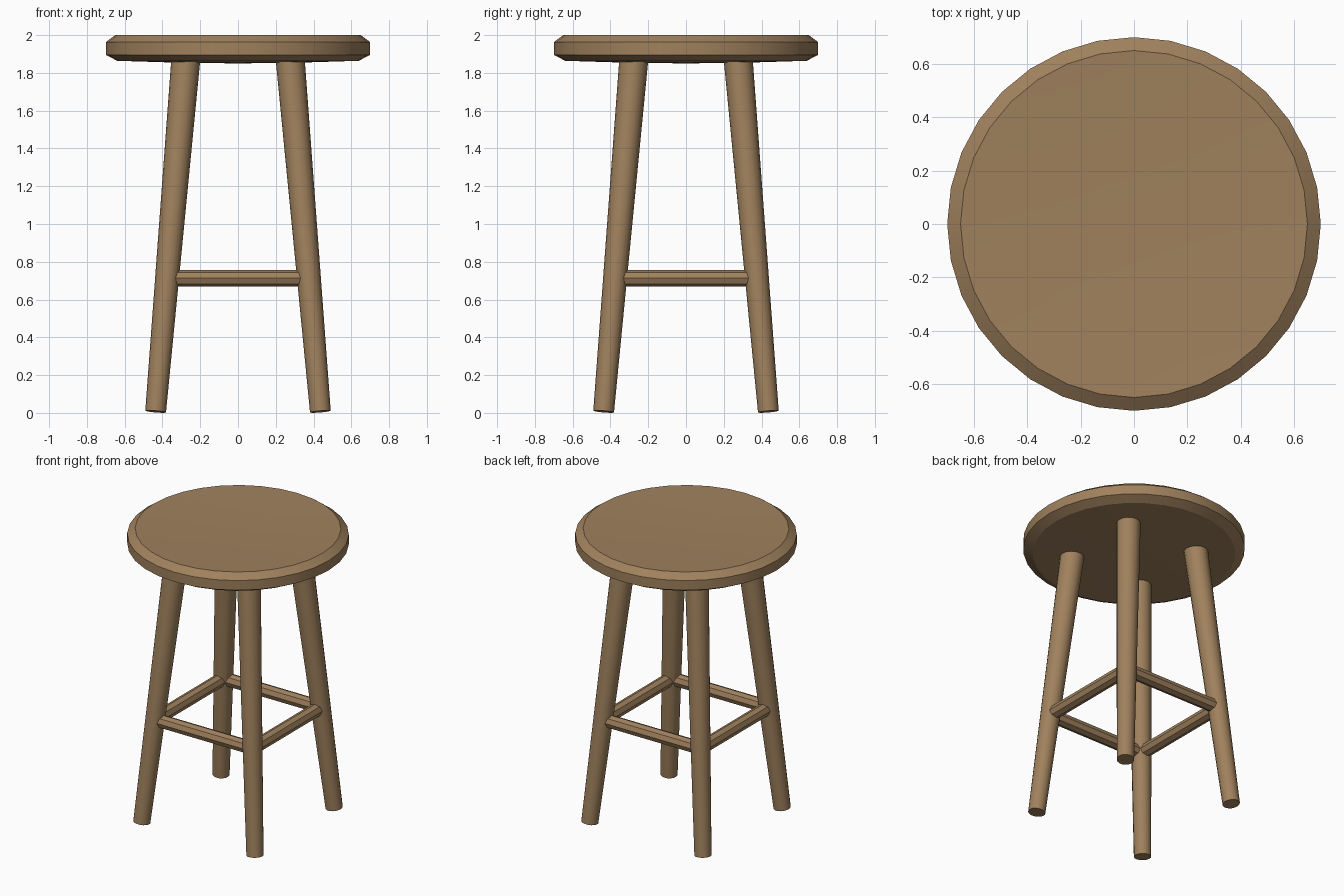
import bpy, bmesh, math
from mathutils import Vector

if "Cube" in bpy.data.objects:
    bpy.data.objects.remove(bpy.data.objects["Cube"])

wood = bpy.data.materials.new("warm brown wood")
wood.diffuse_color = (0.35, 0.22, 0.11, 1)
wood.use_nodes = True
wood.node_tree.nodes["Principled BSDF"].inputs["Base Color"].default_value = wood.diffuse_color


def finish(bm, name, angle=None):
    bmesh.ops.recalc_face_normals(bm, faces=bm.faces)
    me = bpy.data.meshes.new(name)
    bm.to_mesh(me)
    bm.free()
    me.materials.append(wood)
    ob = bpy.data.objects.new(name, me)
    bpy.context.collection.objects.link(ob)
    if angle:
        bpy.ops.object.select_all(action='DESELECT')
        ob.select_set(True)
        bpy.context.view_layer.objects.active = ob
        bpy.ops.object.shade_smooth_by_angle(angle=math.radians(angle))
    return ob


def rod(name, a, b, r1, r2, sides, angle=None):
    """Capped, tapered rod running from a to b."""
    a, b = Vector(a), Vector(b)
    bm = bmesh.new()
    bmesh.ops.create_cone(bm, cap_ends=True, segments=sides,
                          radius1=r1, radius2=r2, depth=(b - a).length)
    rot = (b - a).to_track_quat('Z', 'Y')
    for v in bm.verts:
        v.co = rot @ v.co + (a + b) / 2
    return finish(bm, name, angle)


# Seat: turned disc, chamfered rim, slightly dished top and bellied underside
profile = [(0, 1.985), (0.35, 1.989), (0.65, 2.0), (0.70, 1.963), (0.70, 1.896),
           (0.64, 1.864), (0.35, 1.855), (0, 1.85)]
bm = bmesh.new()
vs = [bm.verts.new((r, 0, z)) for r, z in profile]
es = [bm.edges.new(p) for p in zip(vs, vs[1:])]
bmesh.ops.spin(bm, geom=vs + es, cent=(0, 0, 0), axis=(0, 0, 1),
               angle=math.tau, steps=32, use_duplicate=False)
bmesh.ops.remove_doubles(bm, verts=bm.verts, dist=1e-4)
finish(bm, "seat", 25)

# Four splayed, tapered legs
FOOT, TOP, FOOT_Z, TOP_Z = 0.436, 0.274, 0.007, 1.90
for sy, depth in ((-1, "front"), (1, "back")):
    for sx, side in ((-1, "left"), (1, "right")):
        rod(f"{depth}_{side}_leg", (sx * FOOT, sy * FOOT, FOOT_Z),
            (sx * TOP, sy * TOP, TOP_Z), 0.055, 0.077, 16, 30)

# Four eight-sided stretchers between the leg centres
Z = 0.713
c = FOOT + (TOP - FOOT) * (Z - FOOT_Z) / (TOP_Z - FOOT_Z)
corners = [(-c, -c, Z), (c, -c, Z), (c, c, Z), (-c, c, Z)]
for i, side in enumerate(("front", "right", "back", "left")):
    rod(f"{side}_stretcher", corners[i], corners[(i + 1) % 4], 0.044, 0.044, 8)
